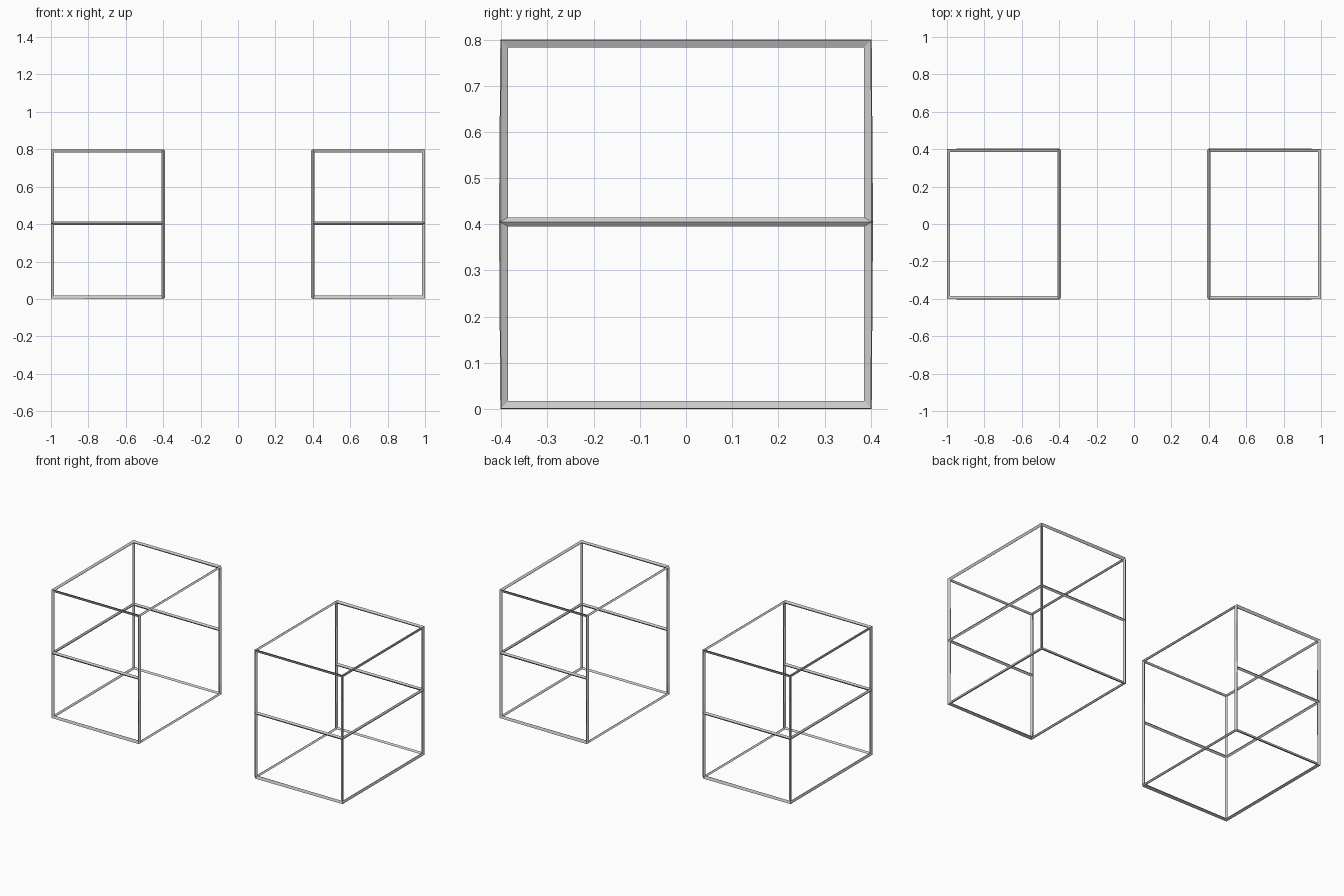
import bpy, bmesh

if "Cube" in bpy.data.objects:
    bpy.data.objects.remove(bpy.data.objects["Cube"])

BAR = 0.02                      # bar thickness
LEVELS = (0.007, 0.405, 0.793)  # heights of bottom, middle and top rails
OUTER, INNER, HALF_Y = 0.993, 0.40, 0.395


def crate_frame(name, side):
    # Box that is open on the side facing the centre, with a middle rail level
    bm = bmesh.new()
    plan = [(INNER, -HALF_Y), (OUTER, -HALF_Y), (OUTER, HALF_Y), (INNER, HALF_Y)]
    rings = [[bm.verts.new((side * x, y, z)) for x, y in plan] for z in LEVELS]
    for low, high in zip(rings, rings[1:]):
        for i in range(3):
            bm.faces.new((low[i], low[i + 1], high[i + 1], high[i]))
    bm.faces.new(rings[0][::-1])
    bm.faces.new(rings[-1])
    if side < 0:
        bmesh.ops.reverse_faces(bm, faces=bm.faces[:])
    bm.normal_update()
    mesh = bpy.data.meshes.new(name)
    bm.to_mesh(mesh)
    bm.free()
    obj = bpy.data.objects.new(name, mesh)
    bpy.context.collection.objects.link(obj)

    # Turn every edge into a diamond-section bar
    wire = obj.modifiers.new("bars", 'WIREFRAME')
    wire.thickness = BAR
    wire.offset = 0
    wire.use_replace = True
    wire.use_even_offset = True
    wire.use_boundary = True
    return obj


crate_frame("left_frame", -1)
crate_frame("right_frame", 1)
